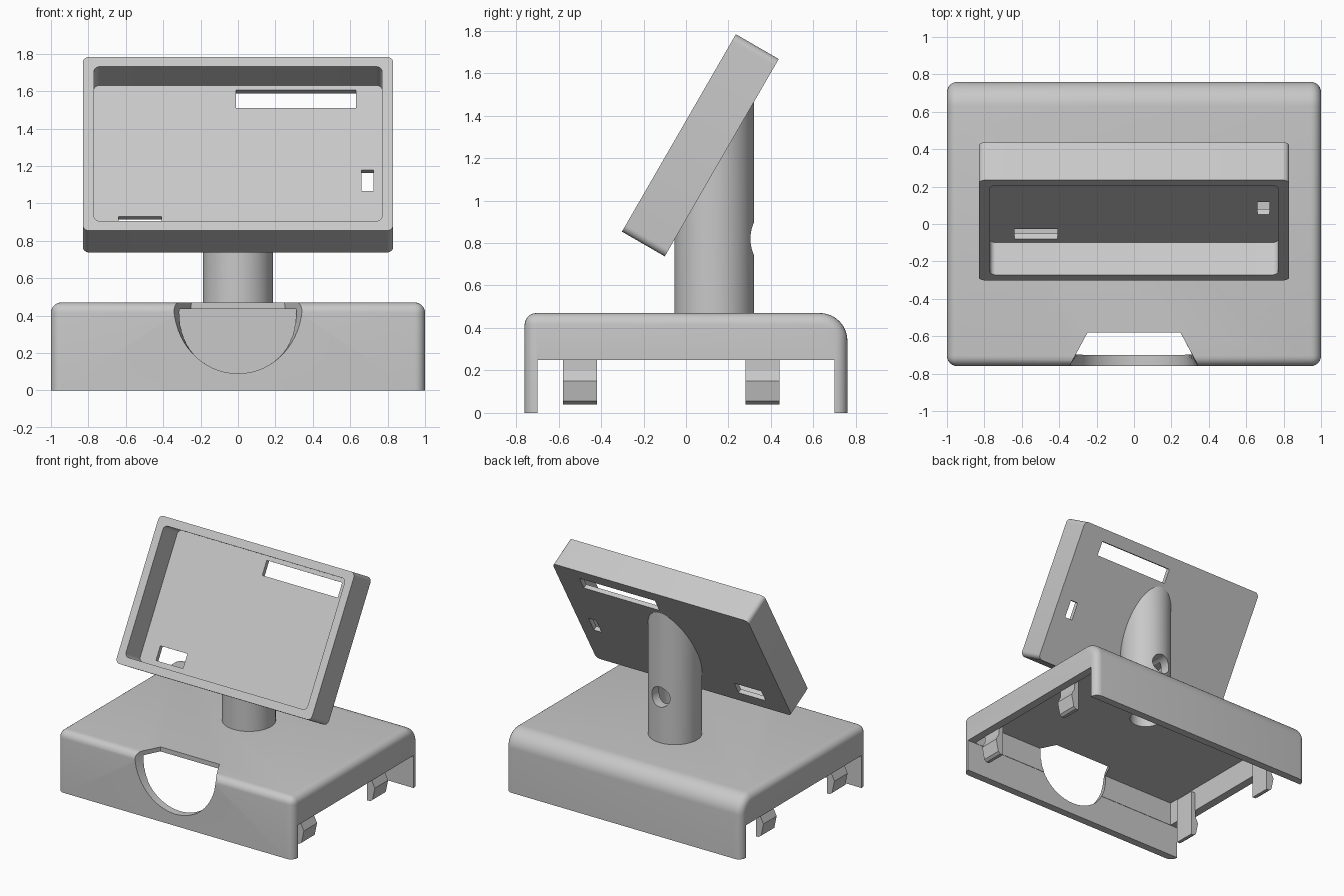
import bpy, bmesh
from math import sin, cos, pi, radians
from mathutils import Matrix, Vector

cube = bpy.data.objects.get("Cube")
if cube:
    bpy.data.objects.remove(cube, do_unlink=True)

GREY = (0.58, 0.58, 0.58, 1)
grey = bpy.data.materials.new("grey plastic")
grey.use_nodes = True
grey.diffuse_color = GREY
grey.node_tree.nodes["Principled BSDF"].inputs["Base Color"].default_value = GREY


def to_object(bm, name):
    bmesh.ops.recalc_face_normals(bm, faces=bm.faces)
    mesh = bpy.data.meshes.new(name)
    bm.to_mesh(mesh)
    bm.free()
    mesh.materials.append(grey)
    obj = bpy.data.objects.new(name, mesh)
    bpy.context.collection.objects.link(obj)
    return obj


def box(name, x, y, z, radius=0):
    """Box from (min, max) ranges; radius rounds the edges that run along y."""
    bm = bmesh.new()
    bmesh.ops.create_cube(bm, size=1)
    for v in bm.verts:
        v.co = [r[0] if c < 0 else r[1] for c, r in zip(v.co, (x, y, z))]
    if radius:
        edges = [e for e in bm.edges if abs(e.verts[0].co.y - e.verts[1].co.y) > 1e-4]
        bmesh.ops.bevel(bm, geom=edges, offset=radius, segments=6, profile=0.5, affect='EDGES')
    return to_object(bm, name)


def cylinder_mesh(radius, depth, matrix):
    bm = bmesh.new()
    bmesh.ops.create_cone(bm, cap_ends=True, segments=64, radius1=radius,
                          radius2=radius, depth=depth, matrix=matrix)
    return bm


def loft(name, ring_a, ring_b):
    """Solid between two rings with the same number of points."""
    bm = bmesh.new()
    a = [bm.verts.new(p) for p in ring_a]
    b = [bm.verts.new(p) for p in ring_b]
    bm.faces.new(a)
    bm.faces.new(b[::-1])
    for i in range(len(a)):
        j = (i + 1) % len(a)
        bm.faces.new((a[i], b[i], b[j], a[j]))
    return to_object(bm, name)


def cut(obj, cutter):
    mod = obj.modifiers.new("cut", 'BOOLEAN')
    mod.operation = 'DIFFERENCE'
    mod.solver = 'EXACT'
    mod.object = cutter
    bpy.context.view_layer.objects.active = obj
    bpy.ops.object.modifier_apply(modifier=mod.name)
    bpy.data.objects.remove(cutter, do_unlink=True)


def smooth(obj):
    bpy.ops.object.select_all(action='DESELECT')
    obj.select_set(True)
    bpy.context.view_layer.objects.active = obj
    bpy.ops.object.shade_smooth_by_angle(angle=radians(30))


# Base shell: side profile with a large rear round, then smaller rounds
W, D, H, REAR, EDGE = 1.0, 0.76, 0.47, 0.13, 0.055
profile = [(-D, 0), (-D, H)]
for i in range(13):
    t = pi / 2 * (1 - i / 12)
    profile.append((D - REAR + REAR * cos(t), H - REAR + REAR * sin(t)))
profile.append((D, 0))
base = loft("base_shell", [(-W, y, z) for y, z in profile], [(W, y, z) for y, z in profile])
bm = bmesh.new()
bm.from_mesh(base.data)


def is_rounded(edge):
    p, q = (v.co for v in edge.verts)
    if max(p.z, q.z) < 0.01:
        return False
    on_side = abs(p.x - q.x) < 1e-4
    front_top = p.y < -D + 0.01 and q.y < -D + 0.01 and min(p.z, q.z) > H - 0.01
    return on_side or front_top


bmesh.ops.bevel(bm, geom=[e for e in bm.edges if is_rounded(e)], offset=EDGE,
                segments=6, profile=0.5, affect='EDGES')
bmesh.ops.recalc_face_normals(bm, faces=bm.faces)
bm.to_mesh(base.data)
bm.free()

cut(base, box("side_gap", (-1.2, 1.2), (-0.70, 0.70), (-0.2, 0.25)))
cut(base, box("hollow", (-0.935, 0.935), (-0.697, 0.697), (-0.1, 0.435)))

# Round front opening that narrows inwards near the top
outline = [(-0.35, 0.6)]
for i in range(33):
    t = pi + pi * i / 32
    outline.append((0.35 * cos(t), H + 0.38 * sin(t)))
outline.append((0.35, 0.6))


def narrowed(x, z):
    return x * (1 - 0.29 * min(1, max(0, (z - 0.15) / 0.3)))


cut(base, loft("front_opening", [(x, -0.77, z) for x, z in outline],
               [(narrowed(x, z), -0.58, z) for x, z in outline]))

# Post, trimmed by the tilted head, with a cable bore and rear outlet
POST_Y = 0.133
TILT = Matrix.Rotation(radians(-30), 4, 'X')
HEAD = Vector((0, 0.0675, 1.26))


def bore():
    return to_object(cylinder_mesh(0.115, 0.55, Matrix.Translation((0, POST_Y, 0.61))), "bore")


bm = cylinder_mesh(0.187, 1.3, Matrix.Translation((0, POST_Y, 1.10)))
normal = TILT @ Vector((0, 1, 0))
bmesh.ops.bisect_plane(bm, geom=bm.verts[:] + bm.edges[:] + bm.faces[:],
                       plane_co=HEAD + normal * 0.1, plane_no=normal, clear_inner=True)
bmesh.ops.holes_fill(bm, edges=[e for e in bm.edges if e.is_boundary], sides=0)
post = to_object(bm, "post")
cut(post, bore())
outlet = Matrix.Translation((0, POST_Y + 0.2, 0.82)) @ Matrix.Rotation(pi / 2, 4, 'X')
cut(post, to_object(cylinder_mesh(0.077, 0.4, outlet), "cable_outlet"))
cut(base, bore())

# Tilted display housing: tray with three slots in its floor
HW, HT, HH, RIM = 0.83, 0.1165, 0.5365, 0.06
head = box("display_housing", (-HW, HW), (-HT, HT), (-HH, HH), 0.035)
cut(head, box("tray", (RIM - HW, HW - RIM), (-0.3, 0.083), (RIM - HH, HH - RIM), 0.03))
for x, z in (((-0.01, 0.63), (0.337, 0.446)),
             ((0.66, 0.725), (-0.177, -0.045)),
             ((-0.64, -0.41), (-0.44, -0.333))):
    cut(head, box("slot", x, (0.0, 0.3), z))
head.matrix_world = Matrix.Translation(HEAD) @ TILT

# Snap clips inside both side walls
clip_profile = [(0.90, 0.40), (0.94, 0.40), (0.94, 0.20), (0.965, 0.15),
                (0.945, 0.055), (0.925, 0.04), (0.90, 0.04)]
for side, label in ((1, "left"), (-1, "right")):
    for y0, place in ((-0.58, "front"), (0.28, "rear")):
        loft(f"{place}_{label}_clip", [(side * x, y0, z) for x, z in clip_profile],
             [(side * x, y0 + 0.16, z) for x, z in clip_profile])

for obj in (base, post, head):
    smooth(obj)
